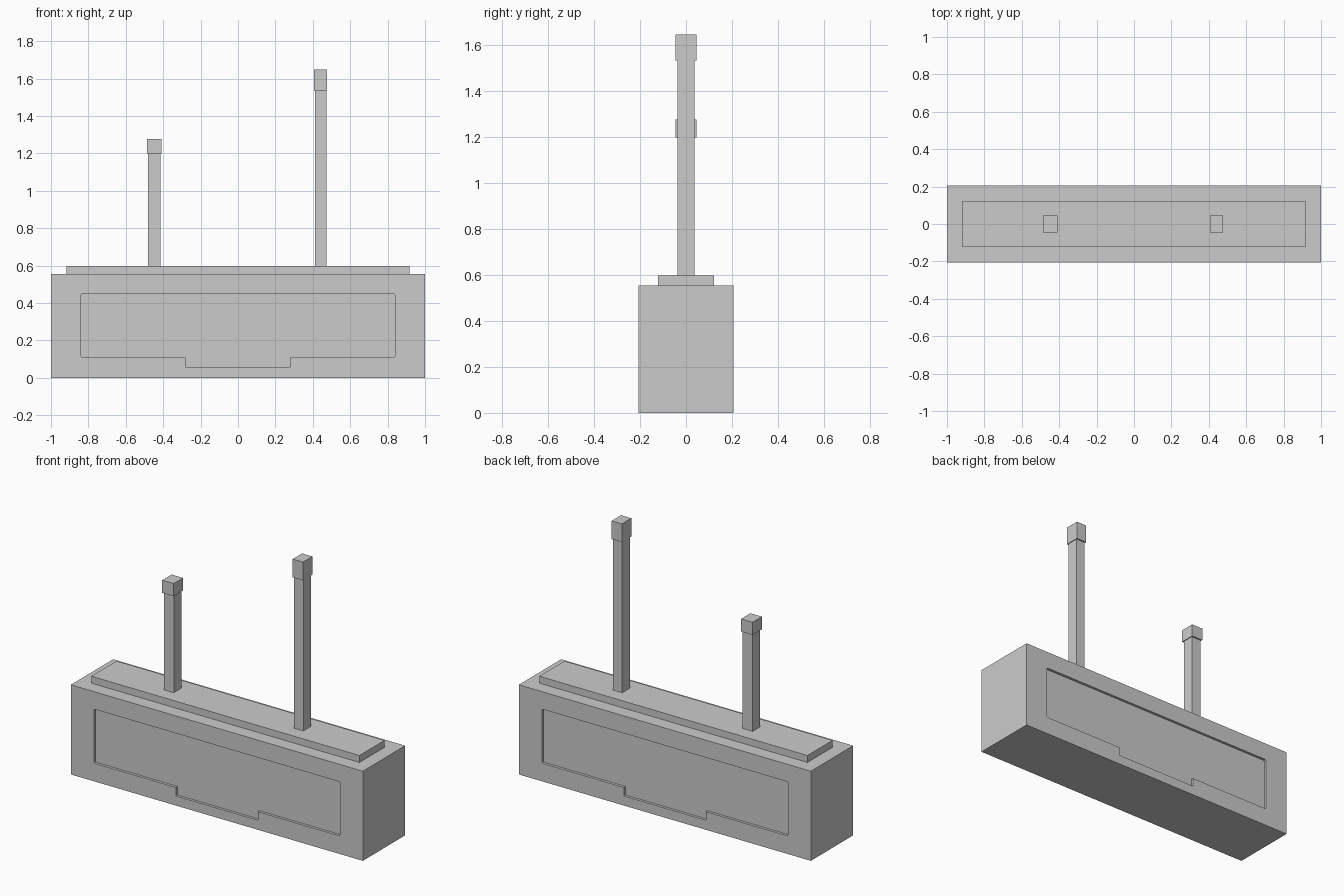
import bpy, bmesh
from mathutils import Vector

if "Cube" in bpy.data.objects:
    bpy.data.objects.remove(bpy.data.objects["Cube"])


def add_object(name, bm):
    bmesh.ops.recalc_face_normals(bm, faces=bm.faces)
    mesh = bpy.data.meshes.new(name)
    bm.to_mesh(mesh)
    bm.free()
    obj = bpy.data.objects.new(name, mesh)
    bpy.context.collection.objects.link(obj)
    return obj


def box(name, x, half_x, half_y, z0, z1):
    bm = bmesh.new()
    bmesh.ops.create_cube(bm, size=1)
    for v in bm.verts:
        v.co = Vector((x + v.co.x * 2 * half_x, v.co.y * 2 * half_y,
                       (z0 + z1) / 2 + v.co.z * (z1 - z0)))
    return add_object(name, bm)


def prism(name, profile, y0, y1):
    bm = bmesh.new()
    face = bm.faces.new([bm.verts.new((x, y0, z)) for x, z in profile])
    new = bmesh.ops.extrude_face_region(bm, geom=[face])["geom"]
    verts = [g for g in new if isinstance(g, bmesh.types.BMVert)]
    bmesh.ops.translate(bm, verts=verts, vec=(0, y1 - y0, 0))
    return add_object(name, bm)


HALF_DEPTH = 0.207
RECESS = 0.016

# Main block
body = box("body", 0, 1.0, HALF_DEPTH, 0, 0.555)

# Recessed panel outline: right half, mirrored to the left
half = [(0.281, 0.059), (0.281, 0.112), (0.836, 0.112), (0.842, 0.118),
        (0.842, 0.441), (0.836, 0.447)]
outline = half + [(-x, z) for x, z in reversed(half)]

# Same recess cut into the front and the back
for name, side in (("front", -1), ("back", 1)):
    cutter = prism(name + "_recess_cutter", outline,
                   side * (HALF_DEPTH - RECESS), side * (HALF_DEPTH + 0.1))
    cutter.hide_render = True
    mod = body.modifiers.new(name + "_recess", 'BOOLEAN')
    mod.operation = 'DIFFERENCE'
    mod.solver = 'EXACT'
    mod.object = cutter
    bpy.context.view_layer.objects.active = body
    bpy.ops.object.modifier_apply(modifier=mod.name)
    bpy.data.objects.remove(cutter)

# Raised slab on top
box("top_slab", 0, 0.918, 0.123, 0.555, 0.598)

# Two posts with square caps: x, post half width, cap half width, cap bottom, cap top
for name, x, post_w, cap_w, z0, z1 in (
        ("left", -0.448, 0.034, 0.039, 1.20, 1.278),
        ("right", 0.442, 0.031, 0.035, 1.535, 1.648)):
    box(name + "_post", x, post_w, 0.037, 0.598, z0)
    box(name + "_post_cap", x, cap_w, 0.046, z0, z1)
